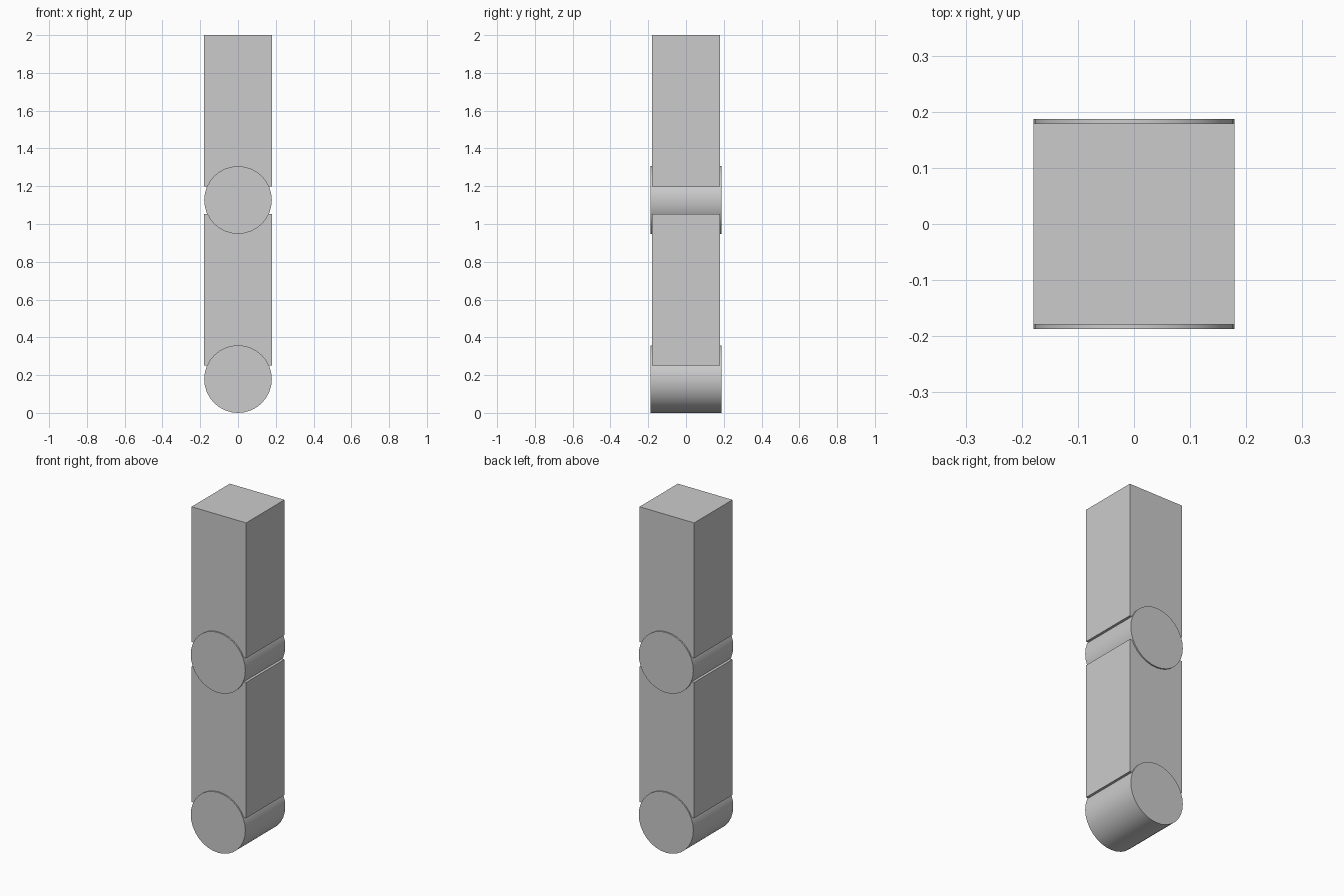
import bpy
from math import radians, pi

if "Cube" in bpy.data.objects:
    bpy.data.objects.remove(bpy.data.objects["Cube"])

HALF = 0.179       # half width of the square bars, also the joint radius
JOINT_LEN = 0.374  # joints stand slightly proud of the bars


def bar(name, z0, z1):
    bpy.ops.mesh.primitive_cube_add(size=1, location=(0, 0, (z0 + z1) / 2))
    ob = bpy.context.object
    ob.name = name
    ob.scale = (2 * HALF, 2 * HALF, z1 - z0)
    bpy.ops.object.transform_apply(location=False, rotation=False, scale=True)


def joint(name, z):
    bpy.ops.mesh.primitive_cylinder_add(vertices=32, radius=HALF, depth=JOINT_LEN,
                                        location=(0, 0, z), rotation=(pi / 2, 0, 0))
    ob = bpy.context.object
    ob.name = name
    bpy.ops.object.shade_smooth_by_angle(angle=radians(30))


# Two square bars, each ending in a round pivot across the y axis
for part, base in (("lower", 0.0), ("upper", 0.948)):
    joint(part + "_joint", base + HALF)
    bar(part + "_bar", base + 0.25, 2.0 if part == "upper" else 1.054)
